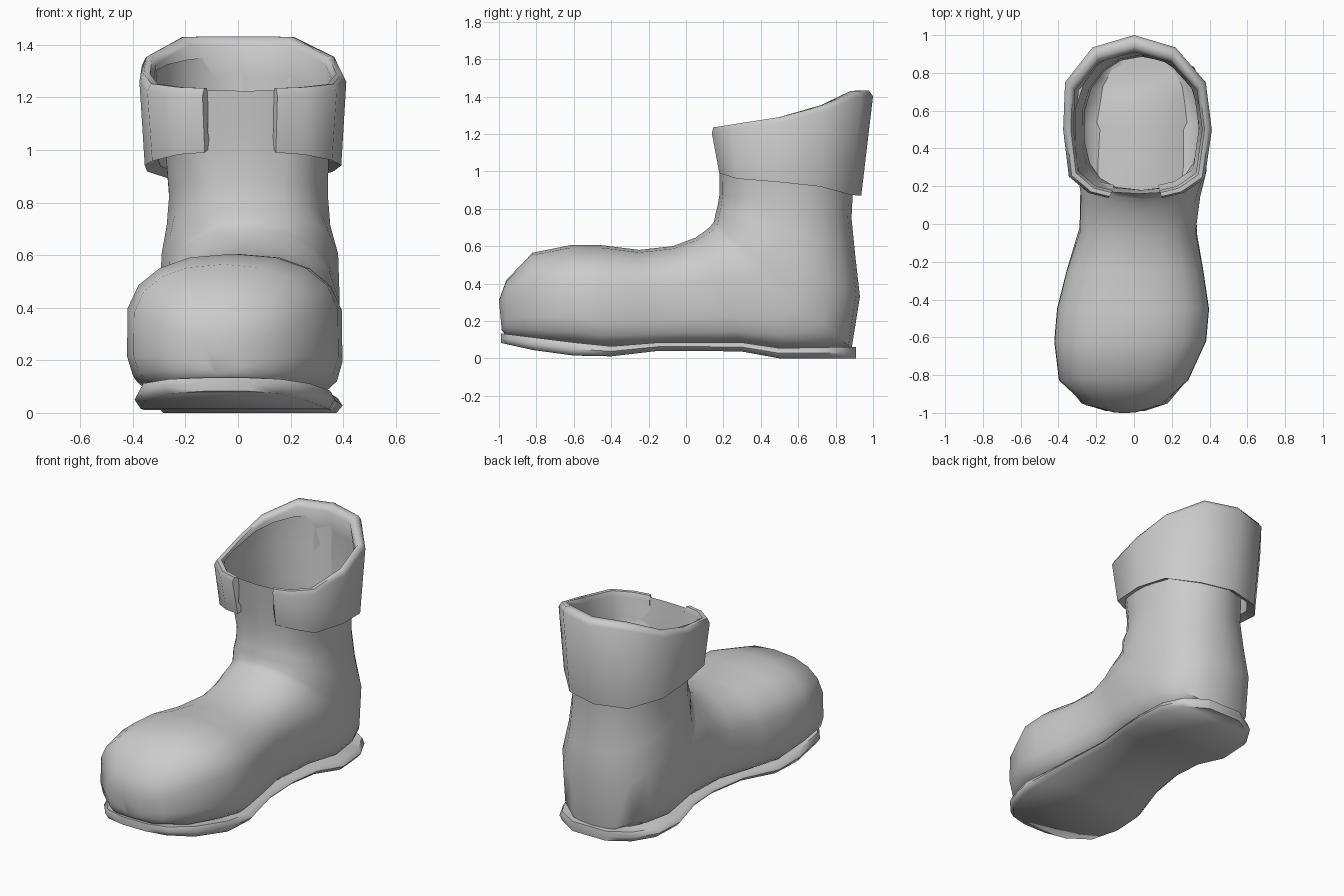
import bpy, math

if "Cube" in bpy.data.objects:
    bpy.data.objects.remove(bpy.data.objects["Cube"])


def make(name, rings, cap_start=True, cap_end=True, angle=50):
    """Skin a list of equal-length closed point rings into one smooth object."""
    n = len(rings[0])
    verts = [p for r in rings for p in r]
    faces = []
    for i in range(len(rings) - 1):
        for j in range(n):
            k = (j + 1) % n
            faces.append((i * n + j, i * n + k, (i + 1) * n + k, (i + 1) * n + j))
    if cap_start:
        faces.append(tuple(reversed(range(n))))
    if cap_end:
        faces.append(tuple(range((len(rings) - 1) * n, len(rings) * n)))
    me = bpy.data.meshes.new(name)
    me.from_pydata(verts, [], faces)
    ob = bpy.data.objects.new(name, me)
    bpy.context.collection.objects.link(ob)
    bpy.ops.object.select_all(action='DESELECT')
    ob.select_set(True)
    bpy.context.view_layer.objects.active = ob
    bpy.ops.object.mode_set(mode='EDIT')
    bpy.ops.mesh.select_all(action='SELECT')
    bpy.ops.mesh.normals_make_consistent(inside=False)
    bpy.ops.object.mode_set(mode='OBJECT')
    bpy.ops.object.shade_smooth_by_angle(angle=math.radians(angle))
    return ob


def interp(table, t):
    for (a, u), (b, v) in zip(table, table[1:]):
        if t <= b:
            return u + (v - u) * max(0, (t - a) / (b - a))
    return table[-1][1]


def section(top, bottom, hw, cx, et, eb, n=18):
    """Superelliptic ring between a top and a bottom point in the side plane."""
    pts = []
    for i in range(n):
        a = 2 * math.pi * i / n
        c, s = math.cos(a), math.sin(a)
        e = et if c > 0 else eb
        u = math.copysign(abs(c) ** e, c) if abs(c) > 1e-6 else 0
        w = math.copysign(abs(s) ** e, s) if abs(s) > 1e-6 else 0
        y, z = [(t + b) / 2 + u * (t - b) / 2 for t, b in zip(top, bottom)]
        pts.append((cx + hw * w, y, z))
    return pts


# Boot body: rings run from the toe, fan around the instep, then go up the shaft
stations = [
    ((-1.0, .31), (-.985, .15), .07, -.05, .9, .7),
    ((-.96, .42), (-.96, .12), .20, -.055, .9, .5),
    ((-.82, .565), (-.83, .09), .345, -.055, .85, .45),
    ((-.62, .605), (-.62, .07), .405, -.02, .85, .45),
    ((-.45, .605), (-.45, .05), .405, -.005, .85, .42),
    ((-.25, .58), (-.25, .06), .365, .005, .85, .42),
    ((-.07, .6), (0, .07), .31, .02, .85, .42),
    ((.05, .645), (.3, .07), .32, .035, .85, .42),
    ((.1, .68), (.55, .04), .345, .042, .85, .42),
    ((.13, .705), (.75, .04), .345, .045, .85, .55),
    ((.15, .73), (.885, .05), .345, .045, .85, .8),
    ((.157, .77), (.93, .33), .34, .045, .8, .85),
    ((.168, .81), (.905, .55), .315, .04, .8, .9),
    ((.18, .88), (.885, .75), .305, .04, .75, .95),
    ((.18, 1.0), (.895, .95), .313, .035, .65, 1),
    ((.168, 1.13), (.925, 1.18), .338, .03, .55, 1),
    ((.16, 1.225), (.935, 1.36), .345, .03, .5, 1),
]
make("boot_body", [section(*s) for s in stations], cap_end=False)

# Sole: slab with a bulging rim that follows the foot outline (y, left, right)
outline = [(-.99, -.14, .05), (-.95, -.27, .17), (-.82, -.37, .28),
           (-.6, -.385, .36), (-.4, -.37, .37), (-.15, -.30, .33),
           (.1, -.26, .32), (.3, -.27, .345), (.5, -.3, .39),
           (.7, -.29, .375), (.83, -.21, .31), (.91, -.08, .18)]
sole_top = [(-1, .135), (-.6, .085), (-.4, .065), (-.2, .085), (.3, .085), (.5, .055), (.91, .062)]
sole_low = [(-1, .085), (-.82, .045), (-.6, .015), (-.35, .01), (-.2, .04), (.28, .04), (.5, 0), (.91, 0)]
rings = []
for y, xl, xr in outline:
    t, b = interp(sole_top, y), interp(sole_low, y)
    m = (t + b) / 2
    rings.append([(xl + .01, y, t), (xr - .01, y, t), (xr + .008, y, m),
                  (xr - .015, y, b), (xl + .015, y, b), (xl - .008, y, m)])
make("sole", rings, angle=60)

# Folded collar: open at the front, rolled rim on top
rim = [(.15, .15), (.26, .175), (.375, .25), (.412, .5), (.38, .75), (.22, .935), (0, 1),
       (-.22, .935), (-.365, .75), (-.375, .5), (-.345, .26), (-.24, .175), (-.135, .15)]
cuff_top = [(.15, 1.235), (.5, 1.29), (.73, 1.345), (.92, 1.43), (1, 1.432)]
cuff_low = [(.15, .99), (.27, .955), (.7, .93), (.95, .87)]
rings = []
for x, y in rim:
    t, b = interp(cuff_top, y), interp(cuff_low, y)

    def at(sx, back, front, z):
        sy = back if y > .55 else front
        return (.03 + (x - .03) * sx, .55 + (y - .55) * sy, z)
    rings.append([at(.88, .85, .95, t - .16), at(.865, .8, .93, t - .03), at(.90, .86, .96, t),
                  at(.96, .95, 1.01, t), at(1, 1, 1.03, t - .03),
                  at(.95, .86, .93, b), at(.82, .78, .86, b + .02)])
make("collar", rings, angle=60)
